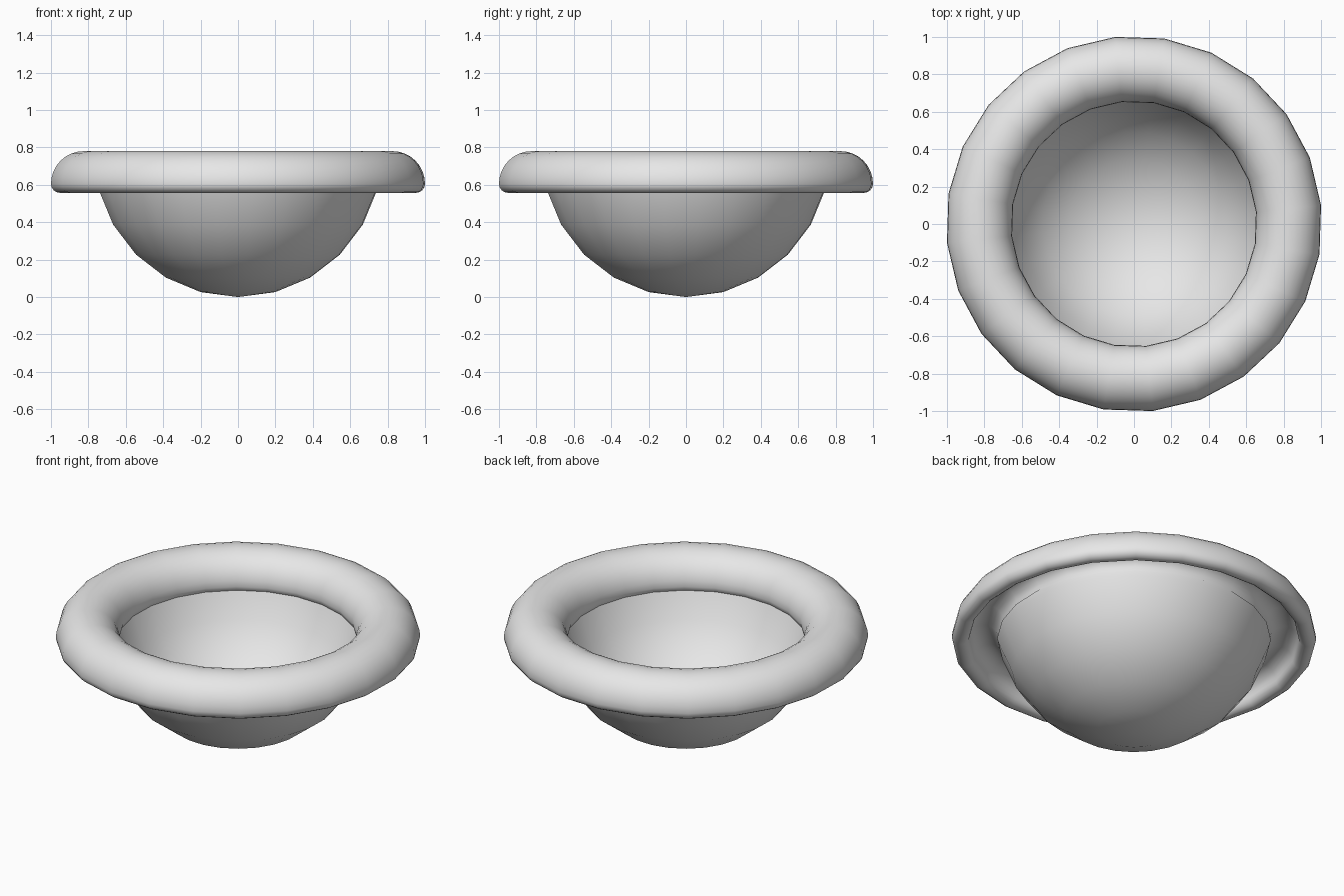
import bpy
import bmesh
import math
from math import sin, cos, radians

cube = bpy.data.objects.get("Cube")
if cube:
    bpy.data.objects.remove(cube, do_unlink=True)

SIDES = 24
TURN = radians(5.7)      # rotation of the facets about the axis

grey = bpy.data.materials.new("light grey")
grey.diffuse_color = (0.8, 0.8, 0.8, 1)
grey.use_nodes = True
grey.node_tree.nodes["Principled BSDF"].inputs["Base Color"].default_value = (0.8, 0.8, 0.8, 1)


def arc(cr, cz, radius, start, end, steps):
    """Points (r, z) on an arc; angles in degrees, 0 = outward, 90 = up."""
    angles = [radians(start + (end - start) * i / steps) for i in range(steps + 1)]
    return [(cr + radius * cos(a), cz + radius * sin(a)) for a in angles]


def revolve(name, profile):
    """Turn a closed (r, z) profile around the z axis."""
    bm = bmesh.new()
    rings = []
    for r, z in profile:
        if r < 1e-5:
            rings.append([bm.verts.new((0, 0, z))] * SIDES)
        else:
            rings.append([bm.verts.new((r * cos(TURN + math.tau * k / SIDES),
                                        r * sin(TURN + math.tau * k / SIDES), z))
                          for k in range(SIDES)])
    for i, ring in enumerate(rings):
        nxt = rings[(i + 1) % len(rings)]
        for k in range(SIDES):
            m = (k + 1) % SIDES
            corners = list(dict.fromkeys((ring[k], ring[m], nxt[m], nxt[k])))
            if len(corners) > 2:
                bm.faces.new(corners)
    bmesh.ops.recalc_face_normals(bm, faces=bm.faces)
    mesh = bpy.data.meshes.new(name)
    bm.to_mesh(mesh)
    bm.free()
    mesh.materials.append(grey)
    obj = bpy.data.objects.new(name, mesh)
    bpy.context.collection.objects.link(obj)
    bpy.ops.object.select_all(action='DESELECT')
    obj.select_set(True)
    bpy.context.view_layer.objects.active = obj
    bpy.ops.object.shade_smooth_by_angle(angle=radians(50))
    return obj


# Bowl: thin hemispherical shell whose top edge is buried in the rim
R, WALL = 0.775, 0.08
outside = arc(0, R, R, -90, -15, 5) + arc(0, R, R, -13, -13, 1)[:1]
inside = arc(0, R, R - WALL, -15, -90, 5)
revolve("bowl", outside + inside)

# Rim: rolled-over half tube with rounded ends, hollow underneath
CR, CZ, OUT, IN = 0.83, 0.605, 0.175, 0.08
mid, cap = (OUT + IN) / 2, (OUT - IN) / 2
profile = arc(CR, CZ, OUT, 0, 180, 16)[:-1]               # top
profile += arc(CR - mid, CZ, cap, 180, 360, 6)[:-1]       # inner end
profile += arc(CR, CZ, IN, 180, 0, 12)[:-1]               # hollow underside
profile += arc(CR + mid, CZ, cap, 180, 360, 8)[:-1]       # outer lip
revolve("rolled_rim", profile)
